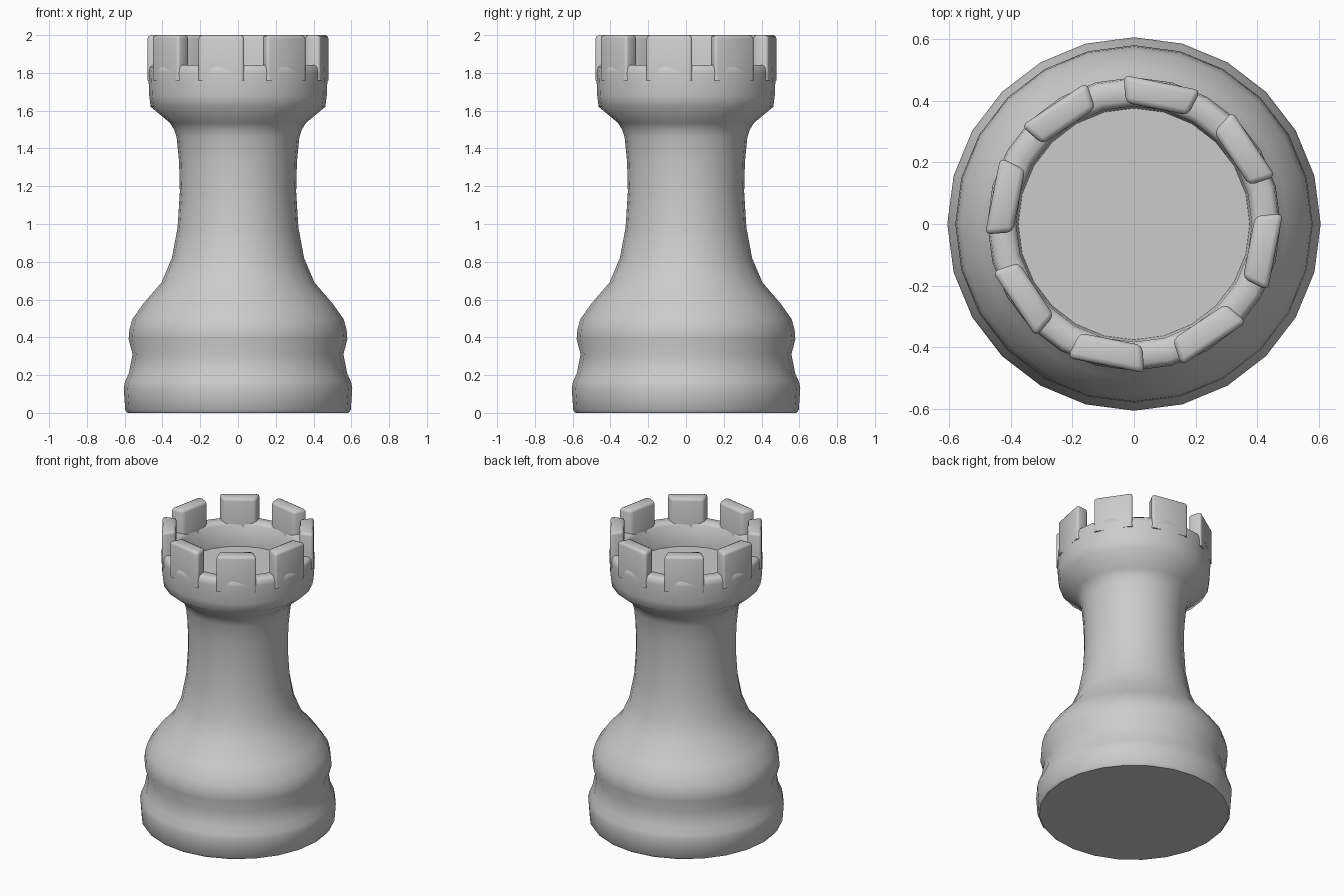
import bpy, bmesh
from math import sin, cos, radians, pi
from mathutils import Matrix

if "Cube" in bpy.data.objects:
    bpy.data.objects.remove(bpy.data.objects["Cube"])

SIDES = 24
PHASE = radians(-11.25)   # direction of the first merlon


def finish(bm, name, angle):
    bmesh.ops.recalc_face_normals(bm, faces=bm.faces)
    mesh = bpy.data.meshes.new(name)
    bm.to_mesh(mesh)
    bm.free()
    obj = bpy.data.objects.new(name, mesh)
    bpy.context.collection.objects.link(obj)
    bpy.ops.object.select_all(action='DESELECT')
    obj.select_set(True)
    bpy.context.view_layer.objects.active = obj
    bpy.ops.object.shade_smooth_by_angle(angle=radians(angle))
    return obj


def lathe(name, profile, phase=0.0, angle=50):
    # revolve (radius, height) points and cap both ends
    bm = bmesh.new()
    rings = [[bm.verts.new((r * cos(phase + 2 * pi * i / SIDES),
                            r * sin(phase + 2 * pi * i / SIDES), z))
              for i in range(SIDES)] for r, z in profile]
    for a, b in zip(rings, rings[1:]):
        for i in range(SIDES):
            j = (i + 1) % SIDES
            bm.faces.new((a[i], a[j], b[j], b[i]))
    bm.faces.new(rings[0][::-1])
    bm.faces.new(rings[-1])
    return finish(bm, name, angle)


# body, hollow head and sunken floor in one continuous turned profile
lathe("turned_body", [
    (0.585, 0.0), (0.597, 0.015), (0.605, 0.13), (0.598, 0.165), (0.578, 0.21),
    (0.558, 0.31), (0.579, 0.39), (0.575, 0.44), (0.56, 0.495), (0.50, 0.58),
    (0.405, 0.69), (0.35, 0.82), (0.32, 0.98), (0.308, 1.17), (0.312, 1.33),
    (0.325, 1.46), (0.338, 1.50), (0.36, 1.535), (0.462, 1.62), (0.47, 1.68),
    (0.475, 1.80), (0.470, 1.83), (0.455, 1.842), (0.40, 1.842), (0.382, 1.825),
    (0.375, 1.68)])

# eight straight merlons with softened edges
bm = bmesh.new()
for k in range(8):
    part = bmesh.new()
    outline = [(0.38, -0.103), (0.467, -0.127), (0.467, 0.127), (0.38, 0.103)]
    low = [part.verts.new((x, y, 1.76)) for x, y in outline]
    high = [part.verts.new((x, y, 2.0)) for x, y in outline]
    part.faces.new(low[::-1])
    part.faces.new(high)
    for i in range(4):
        j = (i + 1) % 4
        part.faces.new((low[i], low[j], high[j], high[i]))
    edges = [e for e in part.edges if max(v.co.z for v in e.verts) > 1.9]
    bmesh.ops.bevel(part, geom=edges, offset=0.018, segments=2,
                    profile=0.5, affect='EDGES')
    part.transform(Matrix.Rotation(PHASE + k * pi / 4, 4, 'Z'))
    temp = bpy.data.meshes.new("merlon")
    part.to_mesh(temp)
    part.free()
    bm.from_mesh(temp)
    bpy.data.meshes.remove(temp)
finish(bm, "merlons", 60)
